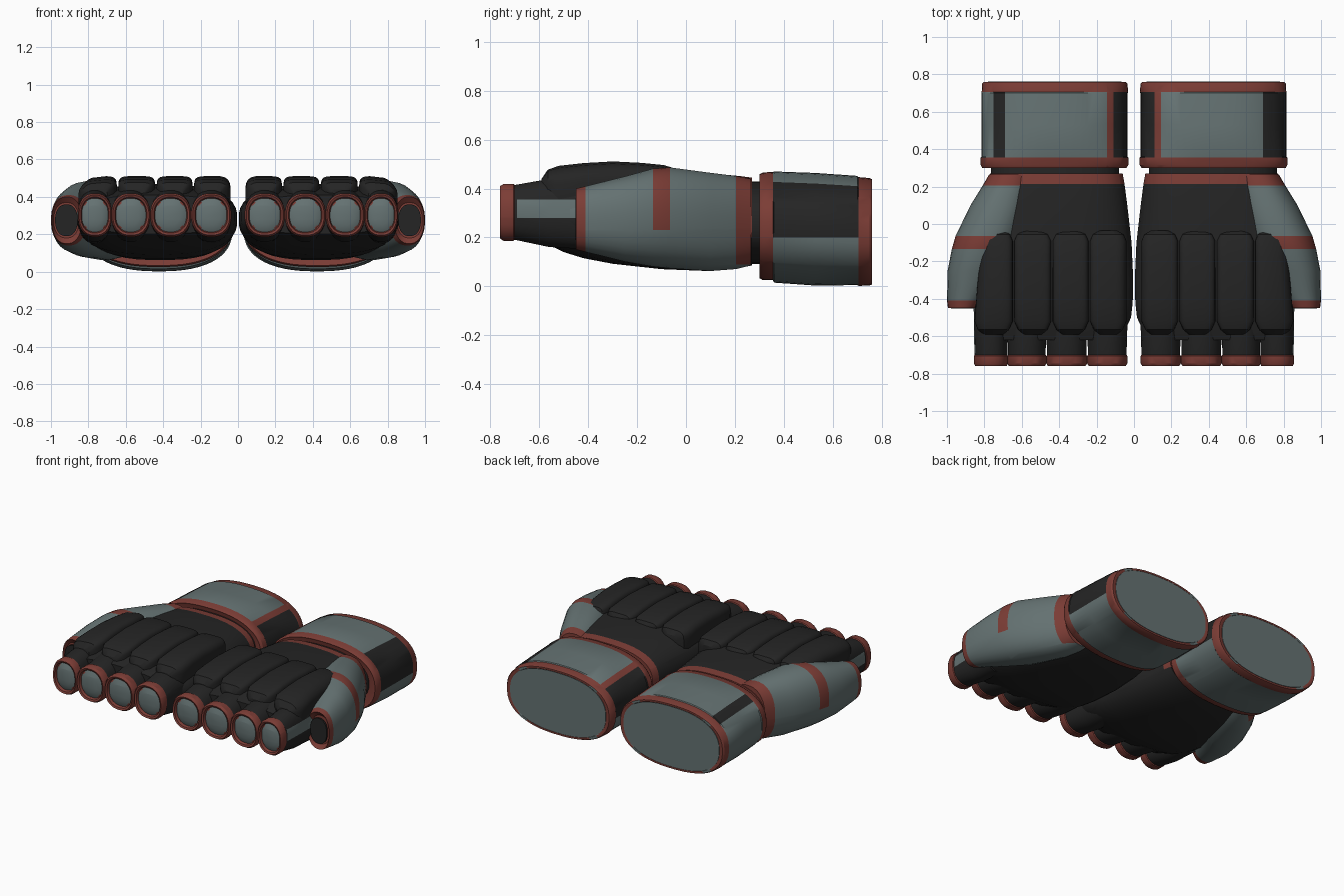
import bpy, bmesh, math
from mathutils import Vector

if "Cube" in bpy.data.objects:
    bpy.data.objects.remove(bpy.data.objects["Cube"])


def material(name, color):
    m = bpy.data.materials.new(name)
    m.use_nodes = True
    m.diffuse_color = (*color, 1)
    m.node_tree.nodes["Principled BSDF"].inputs["Base Color"].default_value = (*color, 1)
    return m


MATS = [material("black_leather", (.018, .018, .018)),
        material("grey_leather", (.13, .17, .17)),
        material("red_trim", (.2, .046, .036))]
BLACK, GREY, RED = range(3)


def loft(name, side, stations, rule, power=2.4, seg=32, cuts=(), warp=None):
    """Skin rounded sections (y, x0, x1, z0, z1), cut at colour borders, colour, mirror."""
    bm = bmesh.new()
    rings = []
    for y, x0, x1, z0, z1 in stations:
        ring = []
        for i in range(seg):
            a = math.tau * (i + .5) / seg
            c, s = math.cos(a), math.sin(a)
            px = math.copysign(abs(c) ** (2 / power), c)
            pz = math.copysign(abs(s) ** (2 / power), s)
            ring.append(bm.verts.new(((x0 + x1) / 2 + px * (x1 - x0) / 2, y,
                                      (z0 + z1) / 2 + pz * (z1 - z0) / 2)))
        rings.append(ring)
    for a, b in zip(rings, rings[1:]):
        for i in range(seg):
            j = (i + 1) % seg
            bm.faces.new((a[i], a[j], b[j], b[i]))
    bm.faces.new(rings[0])
    bm.faces.new(rings[-1])
    for axis, value in cuts:
        n = Vector([float(k == axis) for k in "xyz"])
        bmesh.ops.bisect_plane(bm, geom=bm.verts[:] + bm.edges[:] + bm.faces[:],
                               plane_co=n * value, plane_no=n, dist=1e-5)
    for f in bm.faces:
        f.material_index = rule(f.calc_center_median())
    for v in bm.verts:
        if warp:
            warp(v.co)
        v.co.x *= side
    bmesh.ops.recalc_face_normals(bm, faces=bm.faces[:])
    me = bpy.data.meshes.new(name)
    bm.to_mesh(me)
    bm.free()
    for m in MATS:
        me.materials.append(m)
    ob = bpy.data.objects.new(name, me)
    bpy.context.collection.objects.link(ob)
    bpy.ops.object.select_all(action='DESELECT')
    ob.select_set(True)
    bpy.context.view_layer.objects.active = ob
    bpy.ops.object.shade_smooth_by_angle(angle=math.radians(32))
    return ob


def scaled(y, section, k):
    x0, x1, z0, z1 = section
    cx, cz, w, h = (x0 + x1) / 2, (z0 + z1) / 2, (x1 - x0) / 2 * k, (z1 - z0) / 2 * k
    return (y, cx - w, cx + w, cz - h, cz + h)


def side_patch(c):
    return c.x > .8 and .28 < c.z < .355 and -.69 < c.y < -.42


def body_rule(c):
    if c.y > .215 and c.z > .2:
        return RED
    return GREY if side_patch(c) else BLACK


def thumb_rule(c):
    if c.y < -.41:
        return RED
    if c.y > .205 and c.z > .09:
        return RED
    return RED if -.135 < c.y < -.065 and c.z > .23 else GREY


def pad_warp(co):
    # outer and inner pads roll down, outer pad narrows towards the wrist
    co.z -= 3 * max(0, co.x - .74) ** 2 + 5 * max(0, .1 - co.x) ** 2
    if co.x > .66:
        co.x -= .4 * (co.x - .66) * (co.y + .55)


FINGERS = [(.143, .108), (.36, .11), (.573, .105), (.765, .092)]
PADS = [(.04, .235), (.243, .435), (.443, .64), (.648, .855)]

for side, tag in ((1, "left"), (-1, "right")):
    # palm and back of the hand
    loft(tag + "_hand_body", side, [
        (-.62, .07, .82, .2, .41), (-.5, .015, .855, .14, .45), (-.42, .006, .862, .115, .46),
        (-.3, .003, .865, .092, .468), (-.1, .012, .835, .07, .468),
        (.1, .035, .8, .062, .462), (.215, .05, .78, .075, .452), (.27, .06, .77, .085, .445)],
        body_rule, 2.6, 40, [("z", .28), ("z", .355), ("z", .2), ("y", -.42)])

    # thumb sleeve with an open, trimmed end
    loft(tag + "_thumb", side, [
        (-.425, .85, .985, .18, .37), (-.45, .835, .995, .15, .4), (-.41, .81, 1, .14, .41),
        (-.25, .71, .997, .1, .45), (-.135, .63, .975, .08, .482), (-.065, .6, .955, .073, .487),
        (.1, .55, .875, .062, .465), (.205, .53, .81, .07, .452), (.265, .52, .775, .085, .44)],
        thumb_rule, 2.3, 32, [("z", .23), ("z", .09)])
    loft(tag + "_thumb_opening", side, [
        (-.452, .857, .978, .19, .36), (-.44, .857, .978, .19, .36)], lambda c: BLACK, 2.3)

    # finger sleeves with trimmed ends and grey end discs
    for n, (cx, r) in enumerate(FINGERS):
        sec = (cx - r, cx + r, .185, .42)

        def finger_rule(c, cx=cx, r=r):
            if c.y > -.7:
                return GREY if side_patch(c) else BLACK
            return GREY if math.hypot((c.x - cx) / r, (c.z - .3025) / .1175) < .76 else RED

        loft(f"{tag}_finger_{n + 1}", side, [
            scaled(-.752, sec, .45), scaled(-.742, sec, .7), scaled(-.738, sec, .77),
            scaled(-.755, sec, .82), scaled(-.76, sec, .92), scaled(-.745, sec, 1),
            scaled(-.705, sec, 1), scaled(-.7, sec, .96),
            (-.56, cx - r, cx + r, .16, .44), (-.4, cx - r, cx + r, .15, .44)],
            finger_rule, 2.3, 24, [("z", .28), ("z", .355), ("y", -.69), ("y", -.42)])

    # padded segments over the knuckles
    for n, (x0, x1) in enumerate(PADS):
        loft(f"{tag}_knuckle_pad_{n + 1}", side, [
            (y, x0 + inset, x1 - inset, .36, top) for y, inset, top in (
                (-.59, .05, .44), (-.565, .02, .477), (-.52, 0, .493), (-.42, 0, .504),
                (-.3, 0, .511), (-.18, 0, .505), (-.09, 0, .496), (-.055, .015, .485),
                (-.035, .05, .455))],
            lambda c: BLACK, 5, 28, warp=pad_warp)

    # narrow wrist between hand and cuff
    loft(tag + "_wrist", side, [(.24, .08, .765, .09, .43), (.32, .08, .765, .09, .43)],
         lambda c: BLACK)

    def cuff_rule(c):
        if c.y > .755 and abs(c.x - .425) < .3 and .05 < c.z < .4:
            return GREY
        if c.y < .355 or c.y > .705:
            return RED
        if c.z < .2:
            return GREY
        if c.x < .11:
            return BLACK
        if c.x < .145:
            return RED
        if c.x < .69:
            return GREY
        return BLACK if side > 0 or c.x < .75 else GREY

    # wrist cuff with strap panel and red edge bands
    rear = (.035, .812, .003, .443)
    loft(tag + "_cuff", side, [
        scaled(.305, (.032, .82, .028, .462), .94), (.3, .04, .812, .033, .458),
        (.315, .03, .82, .025, .466), (.355, .03, .82, .025, .468),
        (.36, .034, .816, .015, .47), (.53, .034, .816, .003, .464), (.7, .034, .816, .005, .452),
        (.705, .03, .815, .002, .447), (.75, *rear), scaled(.76, rear, .98),
        scaled(.76, rear, .93), scaled(.758, rear, .92)],
        cuff_rule, 2.4, 56,
        [("z", .2), ("x", .11), ("x", .145), ("x", .69), ("x", .75)])
    # flat liner closing the cuff
    loft(tag + "_cuff_liner", side, [scaled(.755, rear, .92), scaled(.761, rear, .92)],
         lambda c: GREY, 2.4, 56)
